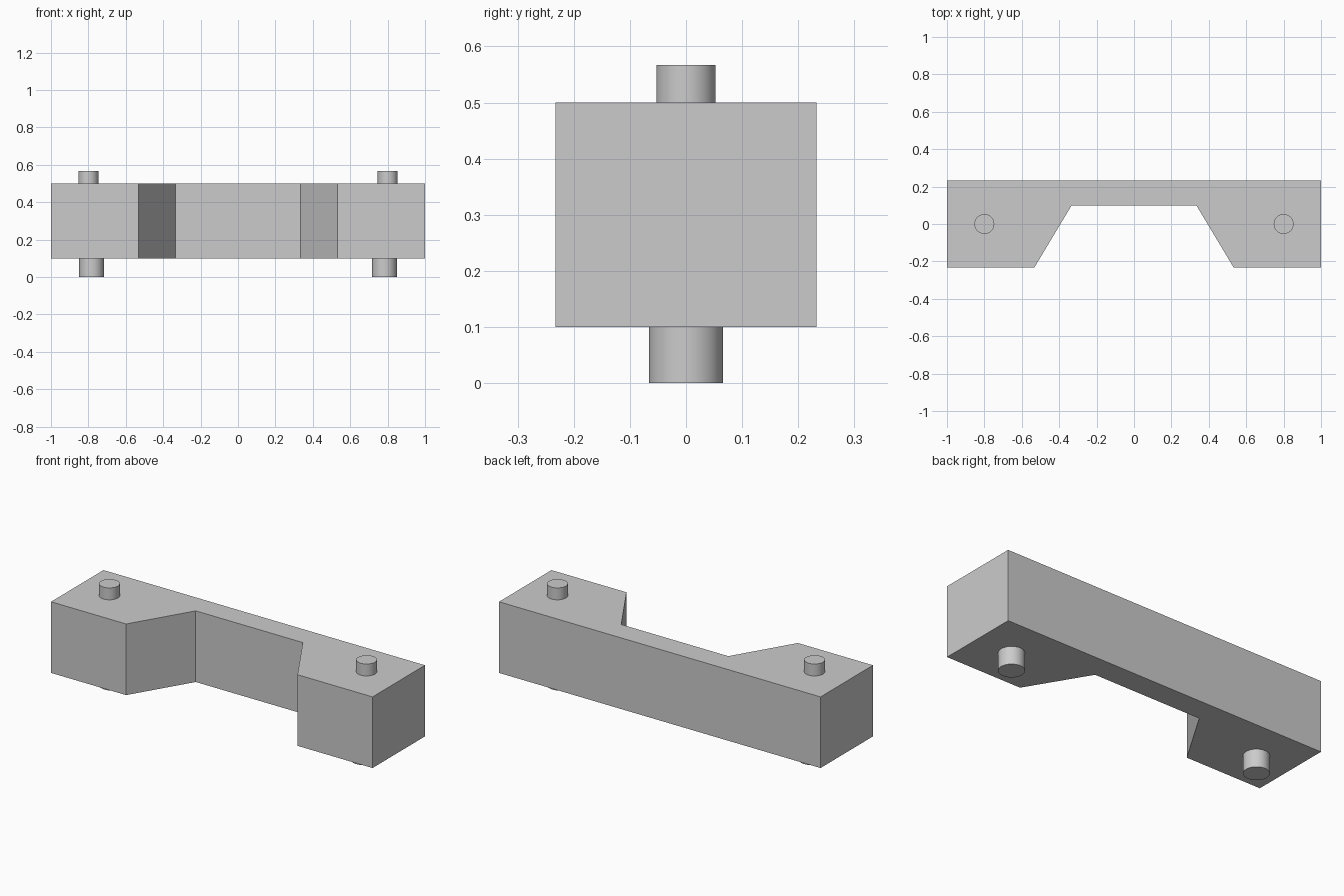
import bpy
import bmesh
import math

cube = bpy.data.objects.get("Cube")
if cube:
    bpy.data.objects.remove(cube, do_unlink=True)

grey = bpy.data.materials.new("light grey")
grey.use_nodes = True
COLOUR = (0.6, 0.6, 0.6, 1)
grey.diffuse_color = COLOUR
grey.node_tree.nodes["Principled BSDF"].inputs["Base Color"].default_value = COLOUR

BOTTOM, TOP = 0.1, 0.5      # body heights
SINK = 0.01                 # how far pegs sit inside the body


def make_body():
    """Extrude the notched outline, mirrored in x."""
    half = [(0.333, 0.1), (0.533, -0.233), (1, -0.233), (1, 0.233)]
    outline = half + [(-x, y) for x, y in reversed(half)]
    bm = bmesh.new()
    base = bm.faces.new([bm.verts.new((x, y, BOTTOM)) for x, y in outline])
    ext = bmesh.ops.extrude_face_region(bm, geom=[base], use_keep_orig=True)
    top = [v for v in ext["geom"] if isinstance(v, bmesh.types.BMVert)]
    bmesh.ops.translate(bm, verts=top, vec=(0, 0, TOP - BOTTOM))
    bmesh.ops.recalc_face_normals(bm, faces=bm.faces)
    mesh = bpy.data.meshes.new("body")
    bm.to_mesh(mesh)
    bm.free()
    mesh.materials.append(grey)
    body = bpy.data.objects.new("body", mesh)
    bpy.context.collection.objects.link(body)


def make_peg(name, x, radius, low, high):
    bpy.ops.mesh.primitive_cylinder_add(
        vertices=48, radius=radius, depth=high - low, location=(x, 0, (low + high) / 2))
    peg = bpy.context.object
    peg.name = name
    peg.data.materials.append(grey)
    bpy.ops.object.shade_smooth_by_angle(angle=math.radians(30))


make_body()

# Slim pegs on top, thicker feet below
for side, sign in (("left", 1), ("right", -1)):
    make_peg(side + "_top_peg", sign * 0.8, 0.053, TOP - SINK, 0.567)
    make_peg(side + "_bottom_peg", sign * 0.783, 0.066, 0, BOTTOM + SINK)
